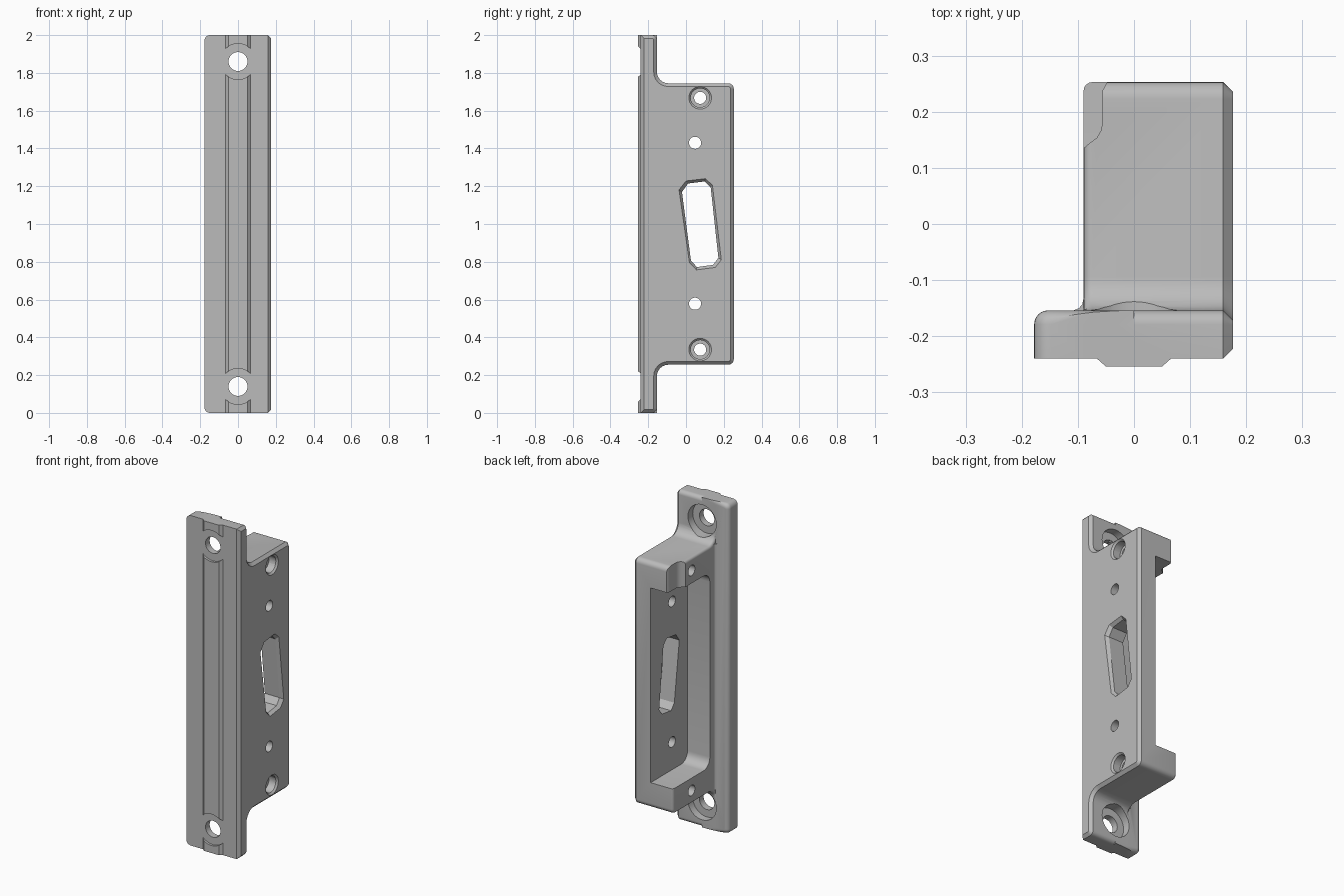
import bpy, bmesh, math
from mathutils import Vector

cube = bpy.data.objects.get("Cube")
if cube:
    bpy.data.objects.remove(cube, do_unlink=True)

grey = bpy.data.materials.new("plain grey")
grey.use_nodes = True
COLOUR = (0.5, 0.5, 0.5, 1)
grey.diffuse_color = COLOUR
grey.node_tree.nodes["Principled BSDF"].inputs["Base Color"].default_value = COLOUR


def rounded(corners, seg=6):
    """Outline from (u, v, radius) corners, each replaced by an arc."""
    out = []
    n = len(corners)
    for i, (u, v, r) in enumerate(corners):
        p = Vector((u, v))
        if r == 0:
            out.append(p)
            continue
        a = (Vector(corners[i - 1][:2]) - p).normalized()
        b = (Vector(corners[(i + 1) % n][:2]) - p).normalized()
        half = a.angle(b) / 2
        centre = p + (a + b).normalized() * r / math.sin(half)
        start = p + a * r / math.tan(half) - centre
        end = p + b * r / math.tan(half) - centre
        sweep = math.pi - 2 * half
        for k in range(seg + 1):
            t = k / seg
            out.append(centre + (start * math.sin((1 - t) * sweep)
                                 + end * math.sin(t * sweep)) / math.sin(sweep))
    return out


def circle(u, v, r, n=32):
    return [(u + r * math.cos(2 * math.pi * k / n),
             v + r * math.sin(2 * math.pi * k / n)) for k in range(n)]


def place(axis, p, d):
    u, v = p
    return {"x": (d, u, v), "y": (u, d, v), "z": (u, v, d)}[axis]


def loft(name, axis, sections, bevels=()):
    """Skin equal outlines at given depths; bevels = (edge test, width, segments)."""
    bm = bmesh.new()
    rings = [[bm.verts.new(place(axis, p, d)) for p in pts] for pts, d in sections]
    n = len(rings[0])
    for r0, r1 in zip(rings, rings[1:]):
        for i in range(n):
            j = (i + 1) % n
            bm.faces.new((r0[i], r0[j], r1[j], r1[i]))
    bm.faces.new(rings[0][::-1])
    bm.faces.new(rings[-1])
    bmesh.ops.recalc_face_normals(bm, faces=bm.faces)
    for test, width, seg in bevels:
        edges = [e for e in bm.edges if all(test(v.co) for v in e.verts)]
        bmesh.ops.bevel(bm, geom=edges, offset=width, segments=seg,
                        profile=0.5, affect="EDGES")
    mesh = bpy.data.meshes.new(name)
    bm.to_mesh(mesh)
    bm.free()
    mesh.materials.append(grey)
    ob = bpy.data.objects.new(name, mesh)
    bpy.context.collection.objects.link(ob)
    return ob


def prism(name, axis, pts, lo, hi, bevels=()):
    return loft(name, axis, [(pts, lo), (pts, hi)], bevels)


def combine(target, other, operation):
    mod = target.modifiers.new("cut", "BOOLEAN")
    mod.operation, mod.solver, mod.object = operation, "EXACT", other
    bpy.context.view_layer.objects.active = target
    bpy.ops.object.modifier_apply(modifier=mod.name)
    bpy.data.objects.remove(other, do_unlink=True)


FRONT, PLATE, BACK = -0.24, -0.154, 0.253
LOW, HIGH = 0.255, 1.745
RIGHT, INNER = 0.176, -0.09

# Main bracket: stepped side outline, chamfered on the flat side
side = rounded([(FRONT, 0, 0), (PLATE, 0, .025), (PLATE, LOW, .06), (BACK, LOW, .03),
                (BACK, HIGH, .03), (PLATE, HIGH, .06), (PLATE, 2, .025), (FRONT, 2, 0)])
bracket = prism("bracket", "x", side, INNER, RIGHT, [
    (lambda c: c.x > RIGHT - .001, .017, 1),
    (lambda c: c.x < INNER + .001 and c.y > PLATE + .001, .016, 4)])

# Face plate with rounded back edge
face = rounded([(0, 0, 0), (0, 2, 0), (-.178, 2, .03), (-.178, 0, .03)])
combine(bracket, prism("face_plate", "y", face, FRONT, PLATE, [
    (lambda c: c.y > PLATE - .001 and c.x < -.001, .025, 6)]), "UNION")

# Small fillet where the body meets the plate
fillet = [(-.07, -.17), (-.108, -.17), (-.108, PLATE), (-.098, -.15),
          (-.092, -.143), (INNER, -.132), (-.07, -.132)]
combine(bracket, prism("fillet", "z", fillet, LOW, HIGH), "UNION")

# Raised rib on the front, interrupted around the screw holes
rib = prism("rib", "z", [(-.066, FRONT), (-.066, -.23), (.066, -.23), (.066, FRONT),
                         (.05, -.254), (-.05, -.254)], 0, 2)
for z in (.14, 1.86):
    combine(rib, prism("rib_gap", "y", circle(0, z, .095), -.3, -.2), "DIFFERENCE")
combine(bracket, rib, "UNION")

# Open pocket between the two end blocks
pocket = rounded([(-.1, .41, .06), (.5, .41, 0), (.5, 1.59, 0), (-.1, 1.59, .06)])
combine(bracket, prism("pocket", "x", pocket, -.4, .06), "DIFFERENCE")

# Step on the upper end block
step = [(-.2, .135), (-.09, .135), (-.078, .145), (-.066, .154), (-.058, .168),
        (-.056, .19), (-.056, .238), (-.046, .256), (-.046, .4), (-.2, .4)]
combine(bracket, prism("block_step", "z", step, 1.5, 1.9), "DIFFERENCE")

# Holes, the same at both ends
for z, block_z, pin_z in ((.14, .335, .578), (1.86, 1.668, 1.43)):
    for name, axis, pts, lo, hi in (
            ("screw_hole", "y", circle(0, z, .05), -.4, 0),
            ("screw_recess", "y", circle(0, z, .095), -.2, -.05),
            ("block_hole", "x", circle(.075, block_z, .032), -.3, .4),
            ("block_recess", "x", circle(.075, block_z, .05), .12, .4),
            ("pin_hole", "x", circle(.048, pin_z, .032), 0, .4)):
        combine(bracket, prism(name, axis, pts, lo, hi), "DIFFERENCE")
    rim = loft("block_rim", "x", [(circle(.075, block_z, .048), RIGHT - .012),
                                  (circle(.075, block_z, .064), RIGHT + .004)])
    combine(bracket, rim, "DIFFERENCE")

# Slanted window with a chamfered rim
window = [(-.037, 1.18), (0, 1.228), (.103, 1.24), (.14, 1.205),
          (.187, .81), (.155, .77), (.055, .757), (.018, .795)]
inner = [(.075 + (u - .075) * .86, 1 + (v - 1) * .94) for u, v in window]
combine(bracket, loft("window", "x", [(inner, 0), (inner, RIGHT - .018), (window, RIGHT),
                                      (window, .3)]), "DIFFERENCE")

# Smooth the rounded parts, keep the edges sharp
bpy.context.view_layer.update()
bpy.ops.object.select_all(action="DESELECT")
bracket.select_set(True)
bpy.context.view_layer.objects.active = bracket
bpy.ops.object.shade_smooth_by_angle(angle=math.radians(30))
